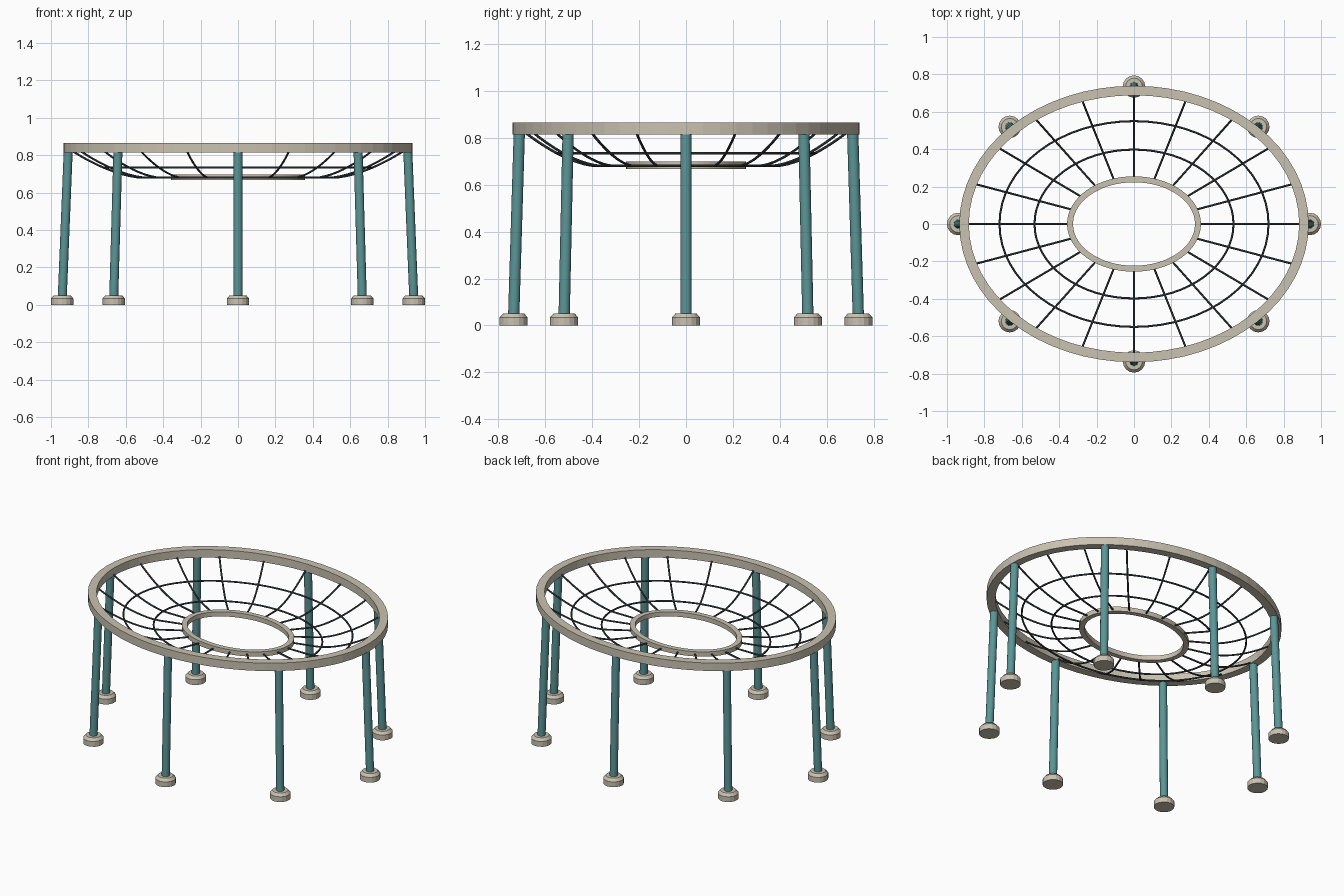
import bpy, bmesh
from math import sin, cos, pi
from mathutils import Vector

cube = bpy.data.objects.get("Cube")
if cube:
    bpy.data.objects.remove(cube)


def material(name, rgb):
    m = bpy.data.materials.new(name)
    m.use_nodes = True
    m.diffuse_color = (*rgb, 1)
    m.node_tree.nodes["Principled BSDF"].inputs["Base Color"].default_value = (*rgb, 1)
    return m


STONE = material("warm stone", (0.59, 0.54, 0.44))
TEAL = material("muted teal", (0.105, 0.30, 0.305))
WIRE = material("slate wire", (0.055, 0.072, 0.082))


def loft(name, sections, mat, closed=False, smooth=True):
    """Skin a list of point loops; closed joins the last loop to the first."""
    bm = bmesh.new()
    loops = [[bm.verts.new(p) for p in s] for s in sections]
    pairs = list(zip(loops, loops[1:]))
    if closed:
        pairs.append((loops[-1], loops[0]))
    else:
        bm.faces.new(loops[0])
        bm.faces.new(loops[-1])
    for a, b in pairs:
        for i in range(len(a)):
            j = (i + 1) % len(a)
            bm.faces.new((a[i], a[j], b[j], b[i]))
    bmesh.ops.recalc_face_normals(bm, faces=bm.faces)
    mesh = bpy.data.meshes.new(name)
    bm.to_mesh(mesh)
    bm.free()
    mesh.materials.append(mat)
    ob = bpy.data.objects.new(name, mesh)
    bpy.context.collection.objects.link(ob)
    if smooth:
        bpy.ops.object.select_all(action='DESELECT')
        ob.select_set(True)
        bpy.context.view_layer.objects.active = ob
        bpy.ops.object.shade_smooth_by_angle()


def circle(r, n):
    return [(r * cos(2 * pi * i / n), r * sin(2 * pi * i / n)) for i in range(n)]


def oval_ring(name, rx, ry, section, mat, smooth, n=64):
    """Sweep a (radial, height) section round an ellipse."""
    sections = [[((rx + d) * c, (ry + d) * s, z) for d, z in section]
                for c, s in circle(1, n)]
    loft(name, sections, mat, True, smooth)


def box(width, z0, z1):
    return [(-width, z0), (0, z0), (0, z1), (-width, z1)]


# Net shape: t runs from the inner hoop to the rim
def net_radii(t):
    return 0.35 + 0.535 * t, 0.25 + 0.435 * t


def net_height(t):
    return 0.68 + 0.142 * max(0, (t - 0.3) / 0.7) ** 1.65


WIRE_R = 0.0055

# Flat rim and small central hoop
oval_ring("rim", 0.934, 0.739, box(0.051, 0.815, 0.866), STONE, False)
oval_ring("inner_hoop", 0.358, 0.255, box(0.032, 0.668, 0.698), STONE, False)

# Wire hoops
for k, t in enumerate((0.34, 0.69)):
    wire = [(d, net_height(t) + h) for d, h in circle(WIRE_R, 8)]
    oval_ring(f"wire_hoop_{k + 1}", *net_radii(t), wire, WIRE, True)

# Curved wire spokes
for k, (c, s) in enumerate(circle(1, 20)):
    path = []
    for i in range(15):
        t = i / 14
        rx, ry = net_radii(t)
        path.append(Vector((rx * c, ry * s, net_height(t))))
    sections = []
    for i, p in enumerate(path):
        along = (path[min(i + 1, 14)] - path[max(i - 1, 0)]).normalized()
        side = along.cross(Vector((0, 0, 1))).normalized()
        up = side.cross(along)
        sections.append([p + side * a + up * b for a, b in circle(WIRE_R, 8)])
    loft(f"spoke_{k + 1}", sections, WIRE)

# Splayed legs on chamfered feet
for k, (c, s) in enumerate(circle(1, 8)):
    foot_x, foot_y = 0.94 * c, 0.735 * s
    top_x, top_y = 0.908 * c, 0.711 * s
    leg = [[(x + a, y + b, z) for a, b in circle(0.024, 16)]
           for x, y, z in ((foot_x, foot_y, 0.03), (top_x, top_y, 0.817))]
    loft(f"leg_{k + 1}", leg, TEAL)
    foot = [[(foot_x + a, foot_y + b, z) for a, b in circle(r, 16)]
            for r, z in ((0.06, 0), (0.06, 0.034), (0.045, 0.051))]
    loft(f"foot_{k + 1}", foot, STONE, smooth=False)
